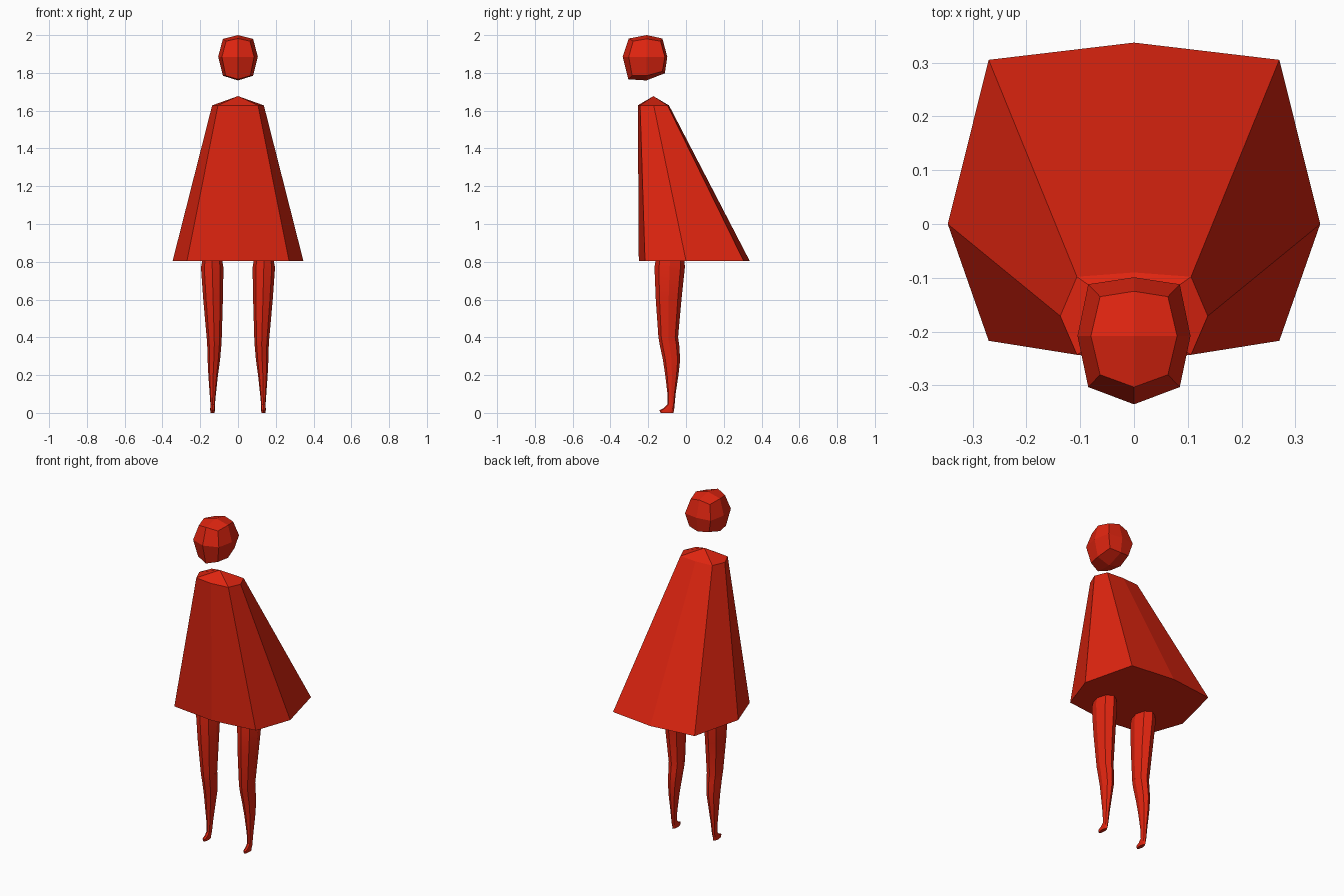
import bpy, bmesh, math

cube = bpy.data.objects.get("Cube")
if cube:
    bpy.data.objects.remove(cube, do_unlink=True)

RED = (0.74, 0.018, 0.005, 1)
red = bpy.data.materials.new("red")
red.use_nodes = True
red.diffuse_color = RED
red.node_tree.nodes["Principled BSDF"].inputs["Base Color"].default_value = RED


def finish(name, bm):
    bmesh.ops.recalc_face_normals(bm, faces=bm.faces)
    mesh = bpy.data.meshes.new(name)
    bm.to_mesh(mesh)
    bm.free()
    mesh.materials.append(red)
    ob = bpy.data.objects.new(name, mesh)
    bpy.context.collection.objects.link(ob)
    return ob


def bridge(bm, a, b):
    for i in range(len(a)):
        j = (i + 1) % len(a)
        bm.faces.new((a[i], a[j], b[j], b[i]))


# Cloak: two eight-sided rings with a shallow peak and a closed hem
def cloak_ring(bm, z, side, corner, y_back, y_back_corner, y_side, y_front_corner, y_front):
    half = [(corner, y_back_corner), (side, y_side), (corner, y_front_corner)]
    pts = [(0, y_back)] + half + [(0, y_front)] + [(-x, y) for x, y in reversed(half)]
    return [bm.verts.new((x, y, z)) for x, y in pts]


bm = bmesh.new()
hem = cloak_ring(bm, 0.805, 0.346, 0.27, 0.337, 0.305, 0.0, -0.217, -0.25)
collar = cloak_ring(bm, 1.628, 0.137, 0.106, -0.09, -0.098, -0.171, -0.243, -0.255)
bridge(bm, hem, collar)
bm.faces.new(hem)
peak = bm.verts.new((0, -0.173, 1.677))
for i in range(0, 8, 2):
    bm.faces.new((peak, collar[i - 1], collar[i], collar[(i + 1) % 8]))
finish("cloak", bm)

# Head: cube with each side split in four, pulled round with a jutting chin
# Keys are (depth, height) in the lattice, front = -1, bottom = -1
middle = {(1, 1): (-0.125, 1.982), (0, 1): (-0.208, 2.0), (-1, 1): (-0.303, 1.982),
          (1, 0): (-0.099, 1.885), (-1, 0): (-0.335, 1.885),
          (1, -1): (-0.112, 1.798), (0, -1): (-0.21, 1.76), (-1, -1): (-0.305, 1.766)}
side = {(1, 1): (0.063, -0.135, 1.968), (0, 1): (0.08, -0.208, 1.98), (-1, 1): (0.063, -0.28, 1.968),
        (1, 0): (0.085, -0.112, 1.885), (0, 0): (0.105, -0.208, 1.885), (-1, 0): (0.085, -0.303, 1.885),
        (1, -1): (0.065, -0.125, 1.808), (0, -1): (0.08, -0.21, 1.785), (-1, -1): (0.065, -0.285, 1.785)}
bm = bmesh.new()
bmesh.ops.create_cube(bm, size=2)
bmesh.ops.subdivide_edges(bm, edges=bm.edges[:], cuts=1, use_grid_fill=True)
for v in bm.verts:
    i, j, k = (round(c) for c in v.co)
    if i:
        x, y, z = side[j, k]
        v.co = (i * x, y, z)
    else:
        v.co = (0, *middle[j, k])
finish("head", bm)

# Legs: eight-sided sections from hip to toe (height, inner x, outer x, front y, back y)
SECTIONS = [(0.812, 0.085, 0.188, -0.160, -0.008), (0.77, 0.077, 0.196, -0.167, -0.006),
            (0.60, 0.080, 0.184, -0.160, -0.024), (0.40, 0.086, 0.166, -0.146, -0.042),
            (0.36, 0.088, 0.163, -0.139, -0.036), (0.28, 0.095, 0.161, -0.122, -0.031),
            (0.20, 0.106, 0.157, -0.110, -0.040), (0.10, 0.117, 0.150, -0.098, -0.055),
            (0.045, 0.122, 0.146, -0.098, -0.060), (0.025, 0.122, 0.147, -0.118, -0.062),
            (0.014, 0.122, 0.147, -0.141, -0.064), (0.0, 0.124, 0.146, -0.134, -0.066)]


def leg(name, sign):
    bm = bmesh.new()
    rings = []
    for z, x0, x1, y0, y1 in SECTIONS:
        ring = []
        for n in range(8):
            a = n * math.pi / 4
            ring.append(bm.verts.new((sign * ((x0 + x1) / 2 + (x1 - x0) / 2 * math.cos(a)),
                                      (y0 + y1) / 2 + (y1 - y0) / 2 * math.sin(a), z)))
        rings.append(ring)
    for a, b in zip(rings, rings[1:]):
        bridge(bm, a, b)
    bm.faces.new(rings[0])
    bm.faces.new(rings[-1])
    ob = finish(name, bm)
    bpy.ops.object.select_all(action="DESELECT")
    ob.select_set(True)
    bpy.context.view_layer.objects.active = ob
    bpy.ops.object.shade_smooth_by_angle(angle=math.radians(30))


leg("left_leg", 1)
leg("right_leg", -1)
